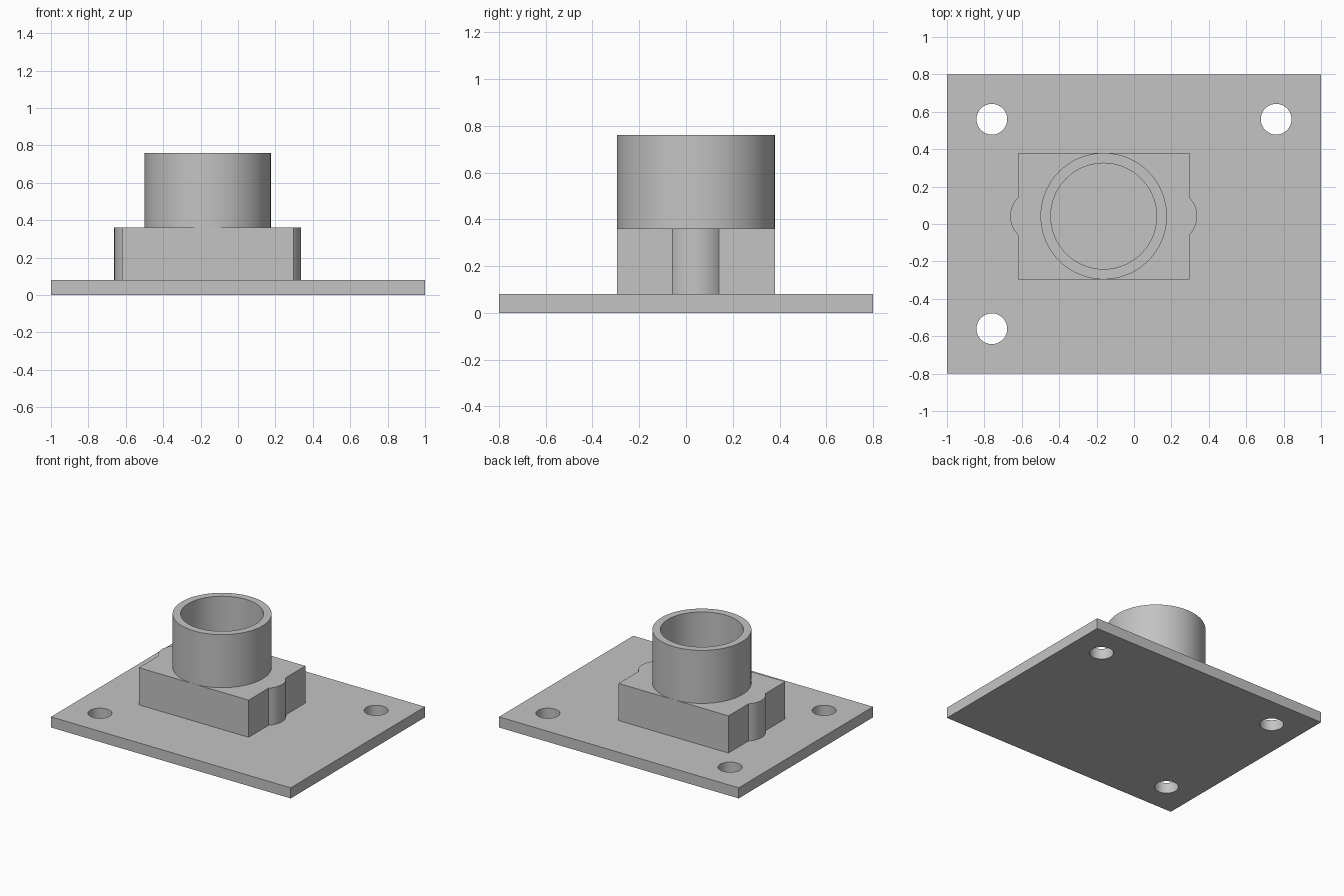
import bpy
import bmesh
from math import sin, cos, tau, asin

default = bpy.data.objects.get("Cube")
if default:
    bpy.data.objects.remove(default, do_unlink=True)

# One plain grey for every part
GREY = (0.55, 0.55, 0.55, 1)
grey = bpy.data.materials.new("plain grey")
grey.use_nodes = True
grey.diffuse_color = GREY
grey.node_tree.nodes["Principled BSDF"].inputs["Base Color"].default_value = GREY

PLATE_TOP, BLOCK_TOP, TUBE_TOP = 0.08, 0.36, 0.76
CX, CY = -0.162, 0.042        # shared axis of block and tube
SEGMENTS = 96


def circle(x, y, radius):
    return [(x + radius * cos(tau * i / SEGMENTS), y + radius * sin(tau * i / SEGMENTS))
            for i in range(SEGMENTS)]


def extrude(name, outline, bottom, top):
    """Extrude a closed outline straight up into a solid."""
    bm = bmesh.new()
    base = bm.faces.new([bm.verts.new((x, y, bottom)) for x, y in outline])
    walls = bmesh.ops.extrude_face_region(bm, geom=[base], use_keep_orig=True)
    lifted = [v for v in walls["geom"] if isinstance(v, bmesh.types.BMVert)]
    bmesh.ops.translate(bm, vec=(0, 0, top - bottom), verts=lifted)
    bmesh.ops.recalc_face_normals(bm, faces=bm.faces)
    mesh = bpy.data.meshes.new(name)
    bm.to_mesh(mesh)
    bm.free()
    mesh.materials.append(grey)
    obj = bpy.data.objects.new(name, mesh)
    bpy.context.collection.objects.link(obj)
    return obj


def select_only(obj):
    bpy.ops.object.select_all(action='DESELECT')
    obj.select_set(True)
    bpy.context.view_layer.objects.active = obj


def cut(obj, cutter):
    """Subtract the cutter and discard it."""
    mod = obj.modifiers.new("hole", 'BOOLEAN')
    mod.operation, mod.solver, mod.object = 'DIFFERENCE', 'EXACT', cutter
    select_only(obj)
    bpy.ops.object.modifier_apply(modifier=mod.name)
    bpy.data.objects.remove(cutter, do_unlink=True)


# Base plate with three mounting holes
base_plate = extrude("base_plate", [(-1, -0.8), (1, -0.8), (1, 0.8), (-1, 0.8)], 0, PLATE_TOP)
for x, y in [(-0.76, 0.56), (0.76, 0.56), (-0.76, -0.56)]:
    cut(base_plate, extrude("hole_cutter", circle(x, y, 0.082), -0.1, 0.2))

# Holder block: rectangle with a shallow rounded lug on each end
HALF_X, HALF_Y, LUG_CHORD, LUG_RISE = 0.458, 0.338, 0.1, 0.042
lug_radius = (LUG_CHORD ** 2 + LUG_RISE ** 2) / (2 * LUG_RISE)
lug_angle = asin(LUG_CHORD / lug_radius)
lug_x = HALF_X + LUG_RISE - lug_radius
STEPS = 16
angles = [lug_angle * (2 * i / STEPS - 1) for i in range(STEPS + 1)]
half = [(HALF_X, -HALF_Y)]
half += [(lug_x + lug_radius * cos(a), lug_radius * sin(a)) for a in angles]
half += [(HALF_X, HALF_Y)]
outline = half + [(-x, -y) for x, y in half]
holder_block = extrude("holder_block", [(CX + x, CY + y) for x, y in outline],
                       PLATE_TOP, BLOCK_TOP)

# Open tube standing on the block
tube = extrude("tube", circle(CX, CY, 0.338), BLOCK_TOP, TUBE_TOP)
cut(tube, extrude("bore_cutter", circle(CX, CY, 0.283), BLOCK_TOP - 0.1, TUBE_TOP + 0.1))

for part in (base_plate, holder_block, tube):
    select_only(part)
    bpy.ops.object.shade_smooth_by_angle(angle=0.4)
